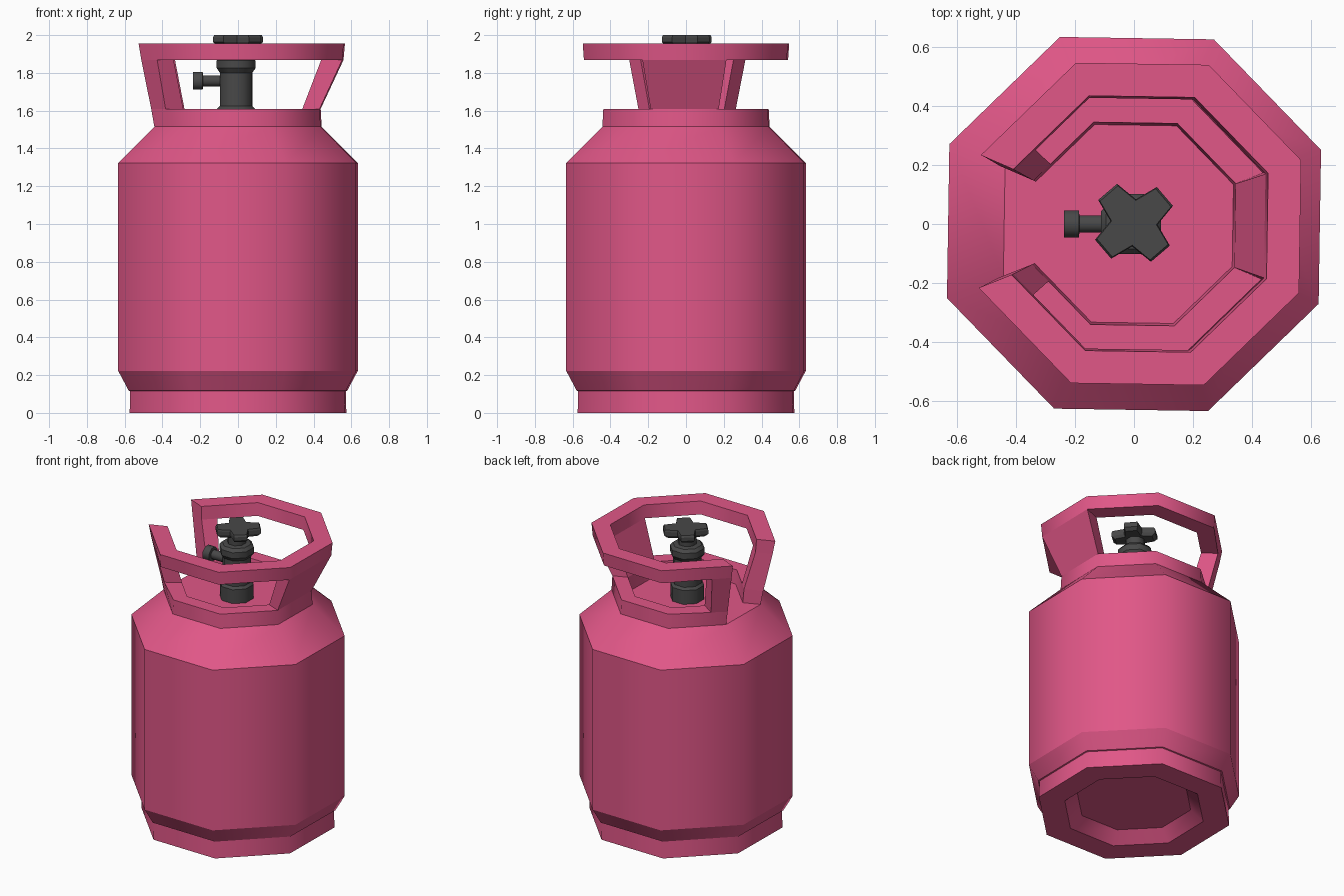
import bpy, bmesh, math
from mathutils import Matrix

if "Cube" in bpy.data.objects:
    bpy.data.objects.remove(bpy.data.objects["Cube"])

TILT = math.radians(-0.9)          # the whole model is turned a hair about z
K = 1 / math.cos(math.pi / 8)      # octagon: flat distance to corner radius


def material(name, rgb):
    m = bpy.data.materials.new(name)
    m.diffuse_color = (*rgb, 1)
    m.use_nodes = True
    m.node_tree.nodes["Principled BSDF"].inputs["Base Color"].default_value = m.diffuse_color
    return m


PINK = material("pink_paint", (0.75, 0.095, 0.245))
GREY = material("dark_grey", (0.065, 0.065, 0.065))


def finish(name, bm, mat, matrix=None, smooth=True):
    """Smooth round the sides, keep rims and hard corners sharp."""
    bmesh.ops.recalc_face_normals(bm, faces=bm.faces)
    for f in bm.faces:
        f.smooth = smooth
    for e in bm.edges:
        a, b = e.verts
        level = abs(a.co.z - b.co.z) < 1e-4
        e.smooth = not (level or e.calc_face_angle(0) > math.radians(46))
    if matrix:
        bm.transform(matrix)
    me = bpy.data.meshes.new(name)
    bm.to_mesh(me)
    bm.free()
    me.materials.append(mat)
    ob = bpy.data.objects.new(name, me)
    bpy.context.collection.objects.link(ob)
    return ob


def lathe(name, profile, mat, matrix=None, sides=8):
    """Revolve (flat distance, z) points into a closed solid."""
    bm = bmesh.new()
    k = 1 / math.cos(math.pi / sides)
    rings = []
    for r, z in profile:
        rings.append([bm.verts.new((r * k * math.cos(a), r * k * math.sin(a), z))
                      for a in (TILT + (i + 0.5) * 2 * math.pi / sides for i in range(sides))])
    for lo, hi in zip(rings, rings[1:]):
        for i in range(sides):
            j = (i + 1) % sides
            bm.faces.new((lo[i], lo[j], hi[j], hi[i]))
    bm.faces.new(rings[0])
    bm.faces.new(rings[-1])
    return finish(name, bm, mat, matrix)


# Tank body with recessed base, foot ring and sloped shoulder
lathe("tank_body", [(0.34, 0.07), (0.415, 0), (0.57, 0), (0.567, 0.115), (0.575, 0.118),
                    (0.63, 0.222), (0.63, 1.322), (0.44, 1.515)], PINK)


# Guard collar: C-shaped wall open towards -x, with a window on each side
def guard_collar():
    # z, outer flat, inner flat, x shift, scale of outer end corner
    rows = [(1.515, 0.44, 0.335, 0, 1.0), (1.61, 0.435, 0.343, 0, 1.05),
            (1.868, 0.537, 0.425, 0.018, 0.98), (1.956, 0.543, 0.432, 0.02, 1.0)]
    bm = bmesh.new()

    def column_points(flat, shift, end):
        pts = []
        for i in range(8):
            a = math.radians(157.5 - 45 * i) + TILT
            r = flat * K * (end if i in (0, 7) else 1)
            pts.append((r * math.cos(a) + shift, r * math.sin(a)))

        def mix(p, q, t=0.28):
            return tuple(u + (v - u) * t for u, v in zip(p, q))
        return [pts[0], mix(pts[0], pts[1])] + pts[1:7] + [mix(pts[7], pts[6]), pts[7]]

    grid = []
    for z, ro, ri, sh, end in rows:
        grid.append([[bm.verts.new((x, y, z)) for x, y in column_points(r, sh, e)]
                     for r, e in ((ro, end), (ri, 1.0))])

    def solid(c, r):
        return 0 <= c < 9 and 0 <= r < 3 and (r != 1 or c in (0, 4, 8))

    for r in range(3):
        for c in range(9):
            if not solid(c, r):
                continue
            for s in (0, 1):
                bm.faces.new((grid[r][s][c], grid[r][s][c + 1],
                              grid[r + 1][s][c + 1], grid[r + 1][s][c]))
            # close the wall thickness wherever the neighbour is open
            for dc, dr, p, q in ((-1, 0, (r, c), (r + 1, c)), (1, 0, (r, c + 1), (r + 1, c + 1)),
                                 (0, -1, (r, c), (r, c + 1)), (0, 1, (r + 1, c), (r + 1, c + 1))):
                if not solid(c + dc, r + dr):
                    bm.faces.new((grid[p[0]][0][p[1]], grid[q[0]][0][q[1]],
                                  grid[q[0]][1][q[1]], grid[p[0]][1][p[1]]))
    return finish("guard_collar", bm, PINK)


guard_collar()

# Valve body: base nut, barrel, collar nut and stem
lathe("valve_body", [(0.1, 1.51), (0.1, 1.61), (0.085, 1.625), (0.085, 1.8), (0.102, 1.825),
                     (0.102, 1.865), (0.085, 1.885), (0.055, 1.89), (0.055, 1.955)],
      GREY, Matrix.Translation((-0.01, 0, 0)))

# Outlet pipe and nut pointing to -x
side = Matrix.Translation((0, 0, 1.758)) @ Matrix.Rotation(-math.pi / 2, 4, 'Y')
lathe("valve_outlet", [(0.029, 0.05), (0.029, 0.185), (0.046, 0.187), (0.046, 0.237)], GREY, side)


# Four-armed hand wheel
def hand_wheel():
    bm = bmesh.new()
    rings = []
    for z, s in ((1.945, 0.85), (1.963, 1.0), (1.988, 1.0), (2.0, 0.95)):
        ring = []
        for arm in range(4):
            for r, d in ((0.144, -17), (0.144, 17), (0.08, 45)):
                a = math.radians(40.5 + 90 * arm + d)
                ring.append(bm.verts.new((s * r * math.cos(a), s * r * math.sin(a) + 0.004, z)))
        rings.append(ring)
    for lo, hi in zip(rings, rings[1:]):
        for i in range(12):
            j = (i + 1) % 12
            bm.faces.new((lo[i], lo[j], hi[j], hi[i]))
    bm.faces.new(rings[0])
    bm.faces.new(rings[-1])
    return finish("hand_wheel", bm, GREY, smooth=False)


hand_wheel()
